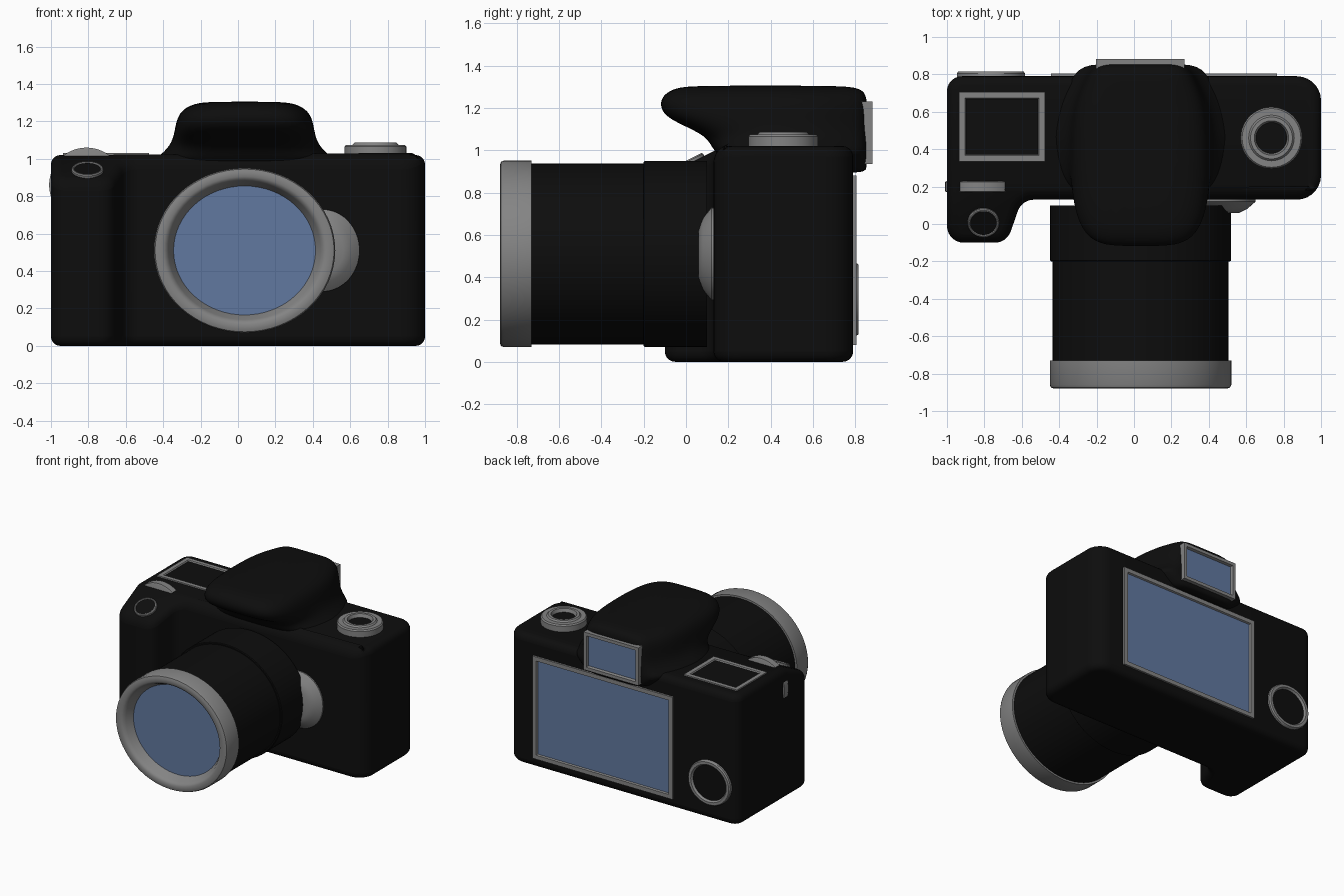
import bpy, bmesh, math
from mathutils import Matrix, Vector

if "Cube" in bpy.data.objects:
    bpy.data.objects.remove(bpy.data.objects["Cube"])


def material(name, rgb):
    m = bpy.data.materials.new(name)
    m.diffuse_color = (*rgb, 1)
    m.use_nodes = True
    m.node_tree.nodes["Principled BSDF"].inputs["Base Color"].default_value = m.diffuse_color
    return m


BLACK = material("black_plastic", (0.004, 0.004, 0.004))
GREY = material("grey_trim", (0.23, 0.23, 0.23))
BLUE = material("blue_glass", (0.12, 0.19, 0.35))


def finish(name, bm, mats, matrix=Matrix(), angle=35):
    bmesh.ops.recalc_face_normals(bm, faces=bm.faces[:])
    bm.transform(matrix)
    me = bpy.data.meshes.new(name)
    bm.to_mesh(me)
    bm.free()
    for m in mats:
        me.materials.append(m)
    ob = bpy.data.objects.new(name, me)
    bpy.context.collection.objects.link(ob)
    bpy.ops.object.select_all(action='DESELECT')
    bpy.context.view_layer.objects.active = ob
    ob.select_set(True)
    bpy.ops.object.shade_smooth_by_angle(angle=math.radians(angle))
    return ob


def rounded_outline(corners, steps=7):
    """Polygon from (x, y, radius) corners, each replaced by an arc."""
    pts = []
    for i, (x, y, r) in enumerate(corners):
        p = Vector((x, y))
        a = (Vector(corners[i - 1][:2]) - p).normalized()
        b = (Vector(corners[(i + 1) % len(corners)][:2]) - p).normalized()
        half = a.angle(b) / 2
        centre = p + (a + b).normalized() * (r / math.sin(half))
        s, e = (p + d * (r / math.tan(half)) - centre for d in (a, b))
        sweep = s.angle_signed(e)
        for k in range(steps + 1):
            pts.append(centre + Matrix.Rotation(-sweep * k / steps, 2) @ s)
    return pts


def loft(bm, rings, caps=True):
    rows = [[bm.verts.new(p) for p in ring] for ring in rings]
    n = len(rows[0])
    for a, b in zip(rows, rows[1:]):
        for i in range(n):
            bm.faces.new((a[i], a[(i + 1) % n], b[(i + 1) % n], b[i]))
    if caps:
        bm.faces.new(rows[0])
        bm.faces.new(rows[-1])


def lathe(name, profile, mats, matrix, inner=None, n=64):
    """Spin (radius, height) points about z; faces within radius `inner` take the 2nd material."""
    bm = bmesh.new()
    ring = [(math.cos(2 * math.pi * i / n), math.sin(2 * math.pi * i / n)) for i in range(n)]
    loft(bm, [[(r * c, r * s, h) for c, s in ring] for r, h in profile])
    if inner:
        for f in bm.faces:
            if all(v.co.xy.length < inner + 1e-4 for v in f.verts) and len(f.verts) > 4:
                f.material_index = 1 if f.calc_center_median().z > 0 else 0
    return finish(name, bm, mats, matrix)


def framed_panel(name, w, h, t, border, depth, mats, matrix):
    """Flat box facing +z whose face is inset and sunk; the sunk face takes the 2nd material."""
    bm = bmesh.new()
    bmesh.ops.create_cube(bm, size=1, matrix=Matrix.Diagonal((w, h, t, 1)))
    bm.faces.ensure_lookup_table()
    top = max(bm.faces, key=lambda f: f.calc_center_median().z)
    bmesh.ops.inset_region(bm, faces=[top], thickness=border)
    bmesh.ops.inset_region(bm, faces=[top], thickness=0.008, depth=-depth)
    top.material_index = 1
    return finish(name, bm, mats, matrix)


def place(x, y, z, rx=0.0, sx=1, sy=1):
    return (Matrix.Translation((x, y, z)) @ Matrix.Rotation(math.radians(rx), 4, 'X')
            @ Matrix.Diagonal((sx, sy, 1, 1)))


FRONT, BACK = 90, -90

# body with hand grip: rounded outline, extruded, grip top cut on a slope
outline = rounded_outline([(-1, -0.10, 0.09), (-0.68, -0.10, 0.09), (-0.60, 0.13, 0.09),
                           (1, 0.13, 0.13), (1, 0.79, 0.13), (-1, 0.79, 0.08)])
bm = bmesh.new()
loft(bm, [[(p.x, p.y, z) for p in outline] for z in (0, 1.02)])
cut = bmesh.ops.bisect_plane(bm, geom=bm.verts[:] + bm.edges[:] + bm.faces[:],
                             plane_co=(0, 0.18, 1.02), plane_no=(0, -0.5, 1), clear_outer=True)
bmesh.ops.holes_fill(bm, edges=[e for e in bm.edges if e.is_boundary])
body = finish("body", bm, [BLACK])
bevel = body.modifiers.new("soft_edges", 'BEVEL')
bevel.width = 0.05
bevel.segments = 5
bevel.limit_method = 'ANGLE'
bevel.angle_limit = math.radians(35)
bevel.use_clamp_overlap = False

# viewfinder hump: (height, half width, front y, back y), lofted upwards
levels = [(0.89, 0.33, 0.30, 0.84), (0.91, 0.35, 0.22, 0.855), (0.99, 0.49, 0.14, 0.855),
          (1.02, 0.45, 0.12, 0.855), (1.07, 0.40, 0.09, 0.855), (1.12, 0.38, -0.02, 0.855),
          (1.165, 0.372, -0.105, 0.855), (1.22, 0.36, -0.125, 0.855), (1.265, 0.33, -0.105, 0.85),
          (1.295, 0.27, -0.05, 0.82), (1.306, 0.19, 0.04, 0.72)]
# half of one cross-section: (share of width, y from front or back)
half = [(0.3, 0, 0), (0.6, 0.01, 0), (0.82, 0.06, 0), (0.95, 0.17, 0), (1, 0.32, 0),
        (1, -0.36, 1), (0.93, -0.2, 1), (0.8, -0.09, 1), (0.68, 0, 1), (0.3, 0, 1)]
rings = []
for z, w, yf, yb in levels:
    right = [(w * s, (yb if rear else yf) + d, z) for s, d, rear in half]
    left = [(-x, y, zz) for x, y, zz in reversed(right)]
    rings.append([(x + 0.035, y, zz) for x, y, zz in right + left])
bm = bmesh.new()
loft(bm, rings)
hump = finish("viewfinder_hump", bm, [BLACK], angle=80)
hump.modifiers.new("smooth", 'SUBSURF').levels = 2
hump.modifiers["smooth"].render_levels = 2

# lens barrel, slightly wider than tall, pointing forwards
LX, LZ, WIDE = 0.035, 0.51, 1.1
lathe("lens_mount", [(0.44, -0.10), (0.44, 0.195), (0.435, 0.20), (0.40, 0.20)], [BLACK],
      place(LX, 0, LZ, FRONT, WIDE))
lathe("lens_barrel", [(0.427, 0.15), (0.427, 0.74)], [BLACK], place(LX, 0, LZ, FRONT, WIDE))
lathe("lens_ring", [(0.42, 0.73), (0.441, 0.73), (0.441, 0.86), (0.435, 0.875), (0.42, 0.88),
                    (0.395, 0.88), (0.38, 0.872), (0.37, 0.855), (0.345, 0.80)],
      [GREY, BLUE], place(LX, 0, LZ, FRONT, WIDE), inner=0.345)

# lens release button beside the mount
lathe("lens_release", [(0.22, -0.05), (0.22, 0.01), (0.17, 0.05), (0.125, 0.07)], [GREY],
      place(0.45, 0.13, 0.51, FRONT, 0.91), n=40)

# mode dial on the top right
lathe("mode_dial", [(0.165, -0.02), (0.165, 0.045), (0.157, 0.055), (0.122, 0.055), (0.112, 0.066),
                    (0.092, 0.066), (0.083, 0.04)], [GREY, BLACK],
      place(0.735, 0.46, 1.02), inner=0.083, n=48)

# command wheel, half sunk into the top of the grip
lathe("command_wheel", [(0.19, -0.03), (0.2, -0.025), (0.2, 0.025), (0.19, 0.03)], [GREY],
      place(-0.81, 0.2, 0.86, FRONT), n=48)

# shutter button on the sloped grip top
lathe("shutter_button", [(0.085, -0.02), (0.085, 0.012), (0.08, 0.018), (0.074, 0.018), (0.07, 0.012)],
      [GREY, BLACK], place(-0.805, 0.01, 0.935, 26.57), inner=0.07, n=40)

# control pad on the back
lathe("control_pad", [(0.172, -0.02), (0.172, 0.015), (0.165, 0.025), (0.145, 0.025), (0.135, 0.01)],
      [GREY, BLACK], place(-0.765, 0.79, 0.295, BACK, 1.06), inner=0.135, n=48)

# panels: status display on top, rear screen and eyepiece on the back
framed_panel("status_display", 0.46, 0.37, 0.04, 0.045, 0.008, [GREY, BLACK], place(-0.705, 0.52, 1.01))
framed_panel("rear_screen", 1.21, 0.80, 0.04, 0.045, 0.012, [GREY, BLUE], place(0.16, 0.785, 0.48, BACK))
framed_panel("eyepiece", 0.475, 0.295, 0.08, 0.035, 0.02, [GREY, BLUE], place(0.033, 0.842, 1.083, BACK))
